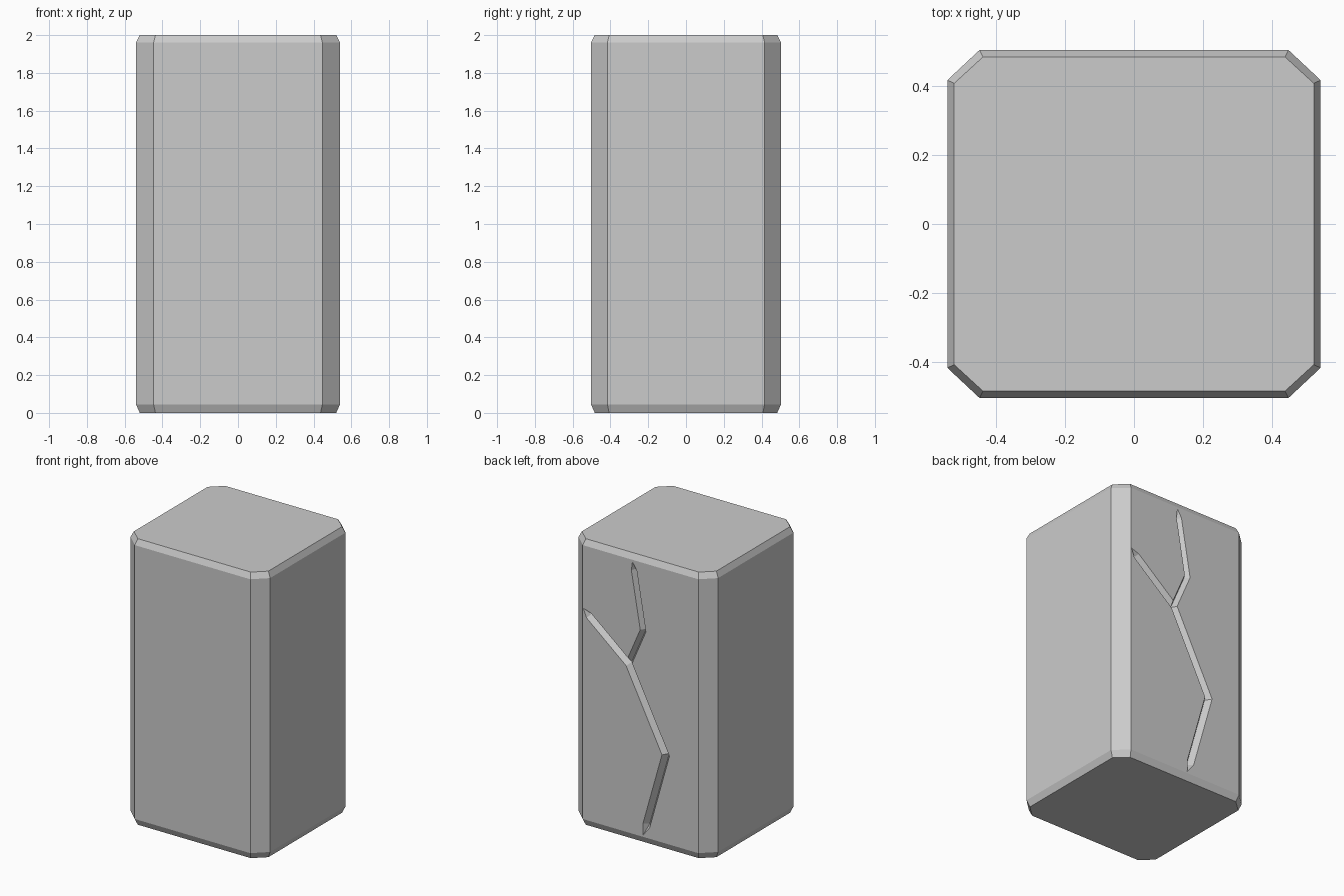
import bpy, bmesh
from mathutils import Vector

if "Cube" in bpy.data.objects:
    bpy.data.objects.remove(bpy.data.objects["Cube"])

BACK = 0.503  # y of the cracked back face


def make_object(name, bm):
    bmesh.ops.recalc_face_normals(bm, faces=bm.faces)
    mesh = bpy.data.meshes.new(name)
    bm.to_mesh(mesh)
    bm.free()
    obj = bpy.data.objects.new(name, mesh)
    bpy.context.collection.objects.link(obj)
    return obj


def octagon(bm, ax, ay, bx, by, z):
    pts = [(bx, -ay), (ax, -by), (ax, by), (bx, ay),
           (-bx, ay), (-ax, by), (-ax, -by), (-bx, -ay)]
    return [bm.verts.new((x, y, z)) for x, y in pts]


def bridge(bm, r0, r1):
    n = len(r0)
    for i in range(n):
        j = (i + 1) % n
        bm.faces.new((r0[i], r0[j], r1[j], r1[i]))


# Stone block with chamfered corners and rims
bm = bmesh.new()
small = (0.52, 0.483, 0.437, 0.407)
full = (0.54, BACK, 0.447, 0.416)
rings = [octagon(bm, *s, z) for s, z in
         ((small, 0), (full, 0.045), (full, 1.96), (small, 2))]
for lower, upper in zip(rings, rings[1:]):
    bridge(bm, lower, upper)
bm.faces.new(rings[0])
bm.faces.new(rings[-1])
block = make_object("stone_block", bm)


def crack_cutter(name, path, half, depth, lift=0.005):
    """V-section sweep along (x, z) points, pointed at both ends."""
    bm = bmesh.new()
    pts = [Vector(p) for p in path]
    w = half * (depth + lift) / depth
    sections = []
    for a, p, b in zip(pts, pts[1:], pts[2:]):
        d0, d1 = (p - a).normalized(), (b - p).normalized()
        t = (d0 + d1).normalized()
        side = Vector((-t.y, t.x)) * w / max(t.dot(d1), 0.6)
        l, r = p + side, p - side
        sections.append([bm.verts.new(c) for c in (
            (l.x, BACK + lift, l.y), (r.x, BACK + lift, r.y),
            (p.x, BACK - depth, p.y))])
    for s0, s1 in zip(sections, sections[1:]):
        bridge(bm, s0, s1)
    for p, s in ((pts[0], sections[0]), (pts[-1], sections[-1])):
        tip = bm.verts.new((p.x, BACK + lift, p.y))
        for i in range(3):
            bm.faces.new((s[i], s[(i + 1) % 3], tip))
    return make_object(name, bm)


# Forked crack in the back face
cutters = [
    crack_cutter("main_crack_cutter",
                 [(0.447, 1.525), (0.40, 1.48), (0.09, 1.224), (-0.195, 0.66),
                  (-0.045, 0.13), (-0.015, 0.045)], 0.027, 0.04),
    crack_cutter("branch_crack_cutter",
                 [(0.10, 1.20), (0.088, 1.235), (-0.02, 1.485),
                  (0.05, 1.89), (0.064, 1.955)], 0.021, 0.036),
]
for cutter in cutters:
    cutter.hide_render = True
    cutter.hide_set(True)
    mod = block.modifiers.new(cutter.name, 'BOOLEAN')
    mod.operation = 'DIFFERENCE'
    mod.solver = 'EXACT'
    mod.object = cutter
